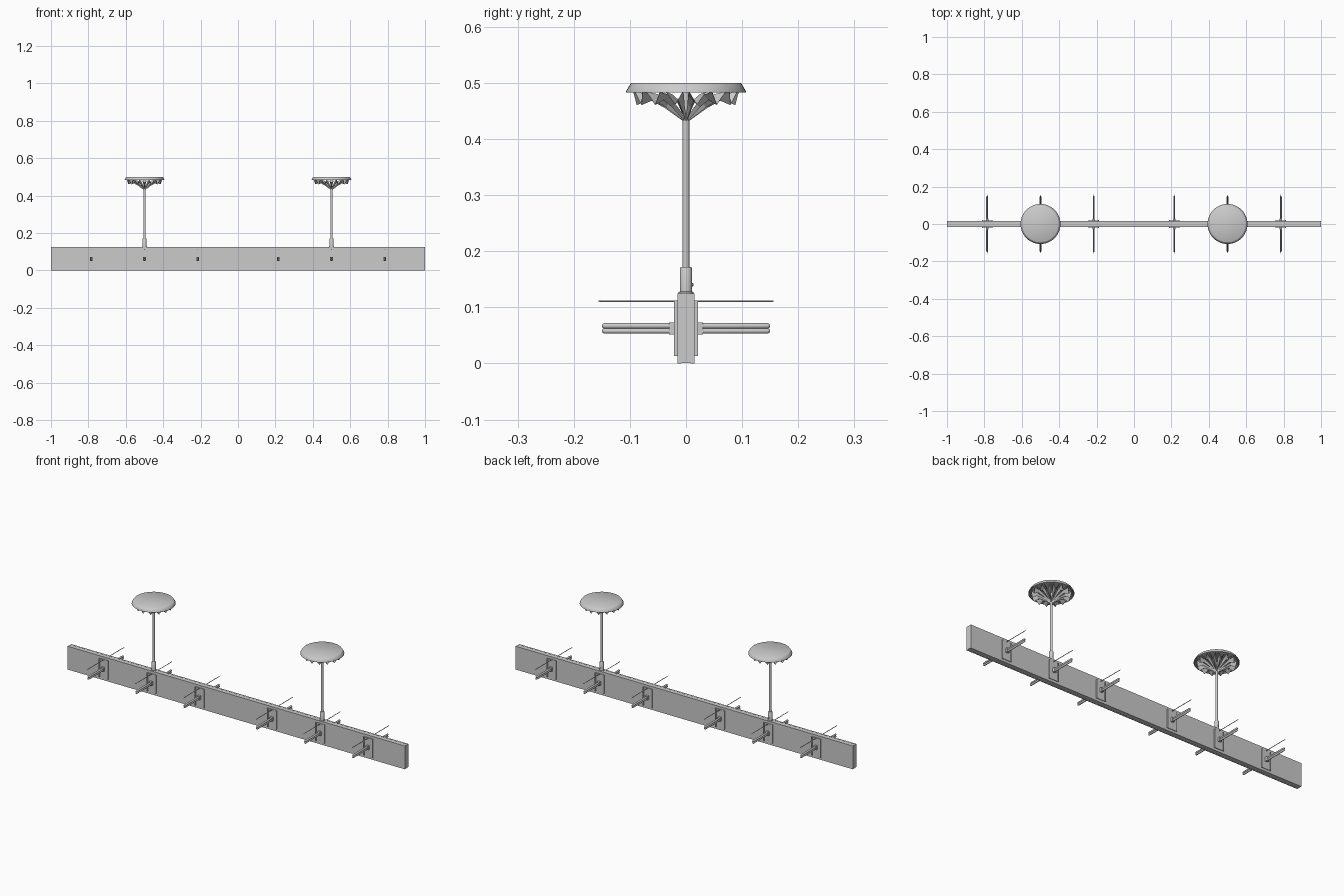
import bpy, bmesh, math
from mathutils import Vector

if "Cube" in bpy.data.objects:
    bpy.data.objects.remove(bpy.data.objects["Cube"])


def mesh_object(name, verts, faces):
    me = bpy.data.meshes.new(name)
    me.from_pydata(verts, [], faces)
    bm = bmesh.new()
    bm.from_mesh(me)
    bmesh.ops.recalc_face_normals(bm, faces=bm.faces)
    bm.to_mesh(me)
    bm.free()
    ob = bpy.data.objects.new(name, me)
    bpy.context.collection.objects.link(ob)
    return ob


def box(name, lo, hi):
    lo, hi = Vector(lo), Vector(hi)
    bpy.ops.mesh.primitive_cube_add(size=1, location=(lo + hi) / 2)
    ob = bpy.context.object
    ob.name = name
    ob.scale = hi - lo
    return ob


def lathe(name, profile, base, axis=(0, 0, 1), sides=24):
    # revolve (radius, height) points around an axis, closing both ends
    rot = Vector((0, 0, 1)).rotation_difference(Vector(axis))
    verts, faces = [], []
    for r, h in profile:
        for i in range(sides):
            a = math.tau * i / sides
            verts.append(Vector(base) + rot @ Vector((r * math.cos(a), r * math.sin(a), h)))
    for k in range(len(profile) - 1):
        for i in range(sides):
            j = (i + 1) % sides
            faces.append((k * sides + i, k * sides + j, (k + 1) * sides + j, (k + 1) * sides + i))
    faces.append(tuple(range(sides))[::-1])
    faces.append(tuple(range((len(profile) - 1) * sides, len(profile) * sides)))
    ob = mesh_object(name, verts, faces)
    bpy.ops.object.select_all(action='DESELECT')
    bpy.context.view_layer.objects.active = ob
    ob.select_set(True)
    bpy.ops.object.shade_smooth_by_angle(angle=math.radians(35))
    return ob


# Long rail: two side boards around a slightly recessed core
for s in (-1, 1):
    box("rail_board", (-1, min(s * .008, s * .015), 0), (1, max(s * .008, s * .015), .125))
box("rail_core", (-1, -.008, .0005), (1, .008, .1245))


def side_fitting(x, s):
    def sbox(name, x0, x1, y0, y1, z0, z1):
        box(name, (x0, min(s * y0, s * y1), z0), (x1, max(s * y0, s * y1), z1))
    # Mounting plate with raised long edges
    sbox("hook_plate", x - .027, x + .027, .014, .018, .013, .112)
    for e in (-1, 1):
        sbox("plate_edge", x + e * .025 - .0025, x + e * .025 + .0025, .014, .021, .013, .112)
    # Peg collar and twin round-ended rods
    sbox("peg_collar", x - .007, x + .007, .016, .030, .052, .073)
    for z in (.058, .067):
        lathe("peg_rod", [(.005, 0), (.005, .131), (.004, .134), (.002, .1355)],
              (x, s * .014, z), (0, s, 0), 12)
    # Thin pointed wire above the peg
    lathe("upper_wire", [(.0016, 0), (.0016, .137), (.0006, .143)],
          (x, s * .014, .111), (0, s, 0), 8)


for x in (-.785, -.5, -.215, .215, .5, .785):
    for s in (-1, 1):
        side_fitting(x, s)


def folded_petals(x, count=14):
    # V-folded leaves fanning from the pole to the underside of the disc
    verts, faces = [], []
    keel = [(.006, .433), (.038, .456), (.066, .475), (.088, .461)]
    keel[2] = (.064, .470)
    edge = [(.006, .441), (.038, .463), (.064, .479), (.094, .484)]
    half = [.0013, .0055, .0105, .0155]
    for i in range(count):
        a = math.tau * (i + .5) / count
        out = Vector((math.cos(a), math.sin(a), 0))
        side = Vector((-math.sin(a), math.cos(a), 0))
        b = len(verts)
        for (kr, kz), (er, ez), w in zip(keel, edge, half):
            c = Vector((x, 0, 0))
            e = c + out * er + Vector((0, 0, ez))
            verts += [e - side * w, c + out * kr + Vector((0, 0, kz)), e + side * w]
        for k in range(3):
            p = b + 3 * k
            faces += [(p, p + 1, p + 4, p + 3), (p + 1, p + 2, p + 5, p + 4)]
    ob = mesh_object("canopy_petals", verts, faces)
    mod = ob.modifiers.new("thickness", 'SOLIDIFY')
    mod.thickness = .001
    mod.offset = 0


for x in (-.5, .5):
    # Pole with base socket and clamp screw
    lathe("pole_socket", [(.013, .123), (.013, .127), (.011, .128), (.011, .169), (.009, .172)], (x, 0, 0))
    lathe("socket_screw", [(.003, .008), (.003, .012), (.002, .013)], (x, 0, .14), (0, 1, 0), 12)
    lathe("pole", [(.006, .12), (.006, .486)], (x, 0, 0))
    # Flat disc with sloping rim and shallow underside recess
    lathe("canopy_disc", [(.006, .486), (.098, .486), (.102, .483), (.107, .483),
                          (.107, .485), (.0985, .499), (.097, .5)], (x, 0, 0), sides=48)
    folded_petals(x)
